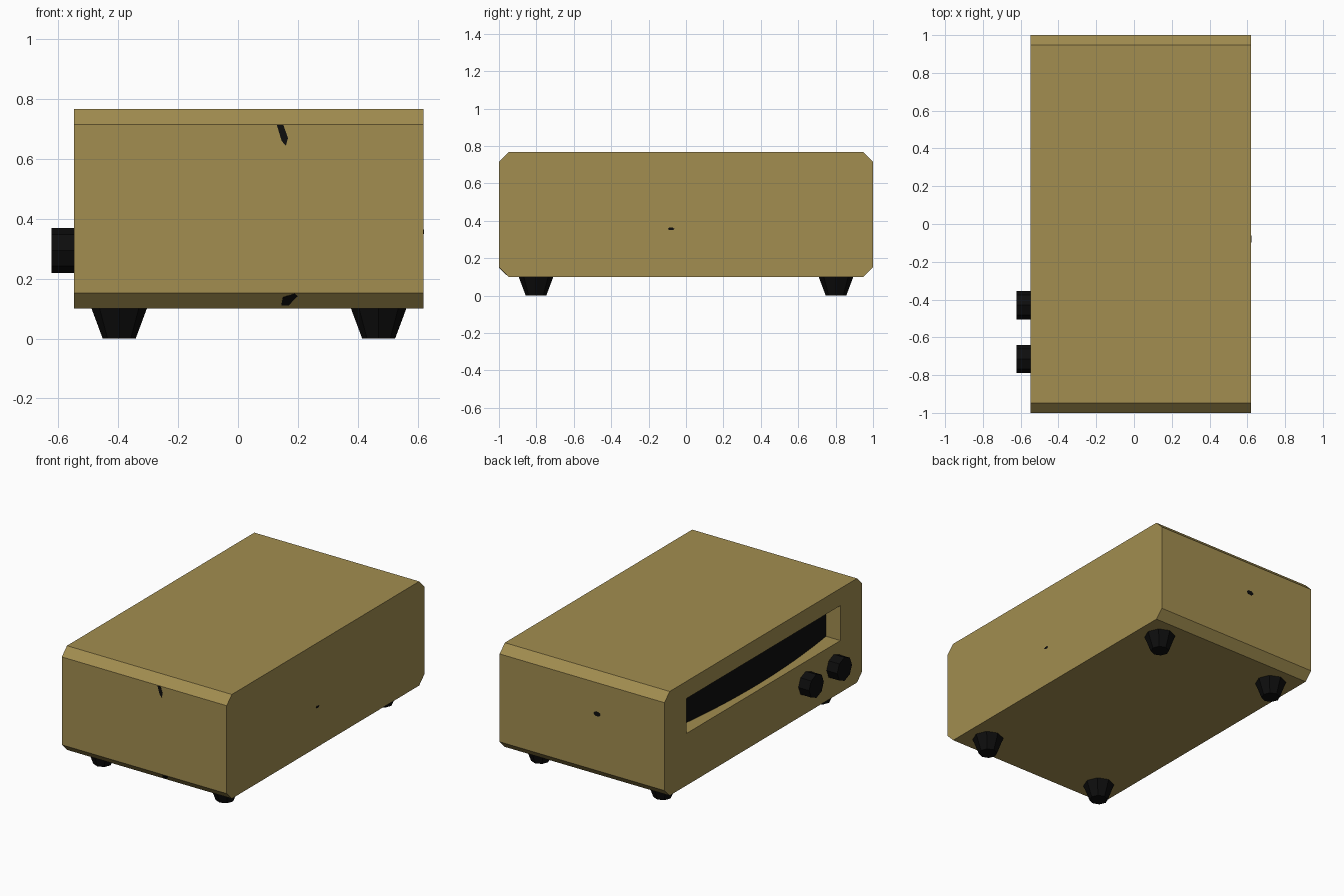
import bpy, bmesh, math
from mathutils import Vector, Matrix

if "Cube" in bpy.data.objects:
    bpy.data.objects.remove(bpy.data.objects["Cube"])


def material(name, rgb):
    m = bpy.data.materials.new(name)
    m.diffuse_color = (*rgb, 1)
    m.use_nodes = True
    m.node_tree.nodes["Principled BSDF"].inputs["Base Color"].default_value = m.diffuse_color
    return m


TAN = material("tan_casing", (0.36, 0.267, 0.08))
BLACK = material("black_plastic", (0.004, 0.004, 0.004))


def finish(bm, name, mat):
    bmesh.ops.recalc_face_normals(bm, faces=bm.faces)
    me = bpy.data.meshes.new(name)
    bm.to_mesh(me)
    bm.free()
    me.materials.append(mat)
    ob = bpy.data.objects.new(name, me)
    bpy.context.collection.objects.link(ob)
    return ob


def prism(name, outline, offset, mat):
    """Extrude a closed outline of 3D points along an offset."""
    bm = bmesh.new()
    face = bm.faces.new([bm.verts.new(p) for p in outline])
    ext = bmesh.ops.extrude_face_region(bm, geom=[face])
    verts = [v for v in ext["geom"] if isinstance(v, bmesh.types.BMVert)]
    bmesh.ops.translate(bm, verts=verts, vec=offset)
    return finish(bm, name, mat)


def cone(name, loc, r_bottom, r_top, depth, axis, mat, sides=8):
    bm = bmesh.new()
    rot = Vector((0, 0, 1)).rotation_difference(Vector(axis)).to_matrix().to_4x4()
    bmesh.ops.create_cone(bm, cap_ends=True, segments=sides, radius1=r_bottom,
                          radius2=r_top, depth=depth,
                          matrix=Matrix.Translation(loc) @ rot)
    return finish(bm, name, mat)


# Casing: chamfered profile swept across x
X0, X1, Z0, Z1, C = -0.548, 0.62, 0.10, 0.767, 0.052
side = [(1 - C, Z0), (1, Z0 + C), (1, Z1 - C), (1 - C, Z1)]
side += [(-y, z) for y, z in reversed(side)]
casing = prism("casing", [(X0, y, z) for y, z in side], (X1 - X0, 0, 0), TAN)

# Long display recess cut into the left face
YR, ZB, ZT, XB = 0.78, 0.433, 0.657, -0.442
cutter = prism("recess_cutter",
               [(X0 - 0.1, -YR, ZB), (X0 - 0.1, YR, ZB), (X0 - 0.1, YR, ZT), (X0 - 0.1, -YR, ZT)],
               (XB - X0 + 0.1, 0, 0), TAN)
cutter.hide_render = True
mod = casing.modifiers.new("recess", 'BOOLEAN')
mod.operation = 'DIFFERENCE'
mod.solver = 'EXACT'
mod.object = cutter
bpy.context.view_layer.objects.active = casing
bpy.ops.object.modifier_apply(modifier=mod.name)
bpy.data.objects.remove(cutter)

# Bulged black panel at the back of the recess
N = 20
arc = []
for i in range(N + 1):
    t = -1 + 2 * i / N
    arc.append((XB - 0.004 - 0.055 * (1 - t * t), YR * t, ZB))
prism("display_panel", [(XB, -YR, ZB)] + arc + [(XB, YR, ZB)], (0, 0, ZT - ZB), BLACK)

# Two control knobs
for i, y in enumerate((-0.43, -0.715)):
    cone(f"knob_{i + 1}", (X0 - 0.037, y, 0.295), 0.075, 0.075, 0.076, (-1, 0, 0), BLACK)

# Four tapered feet
for x in (-0.397, 0.47):
    for y in (-0.802, 0.802):
        cone(f"foot_{'left' if x < 0 else 'right'}_{'front' if y < 0 else 'back'}",
             (x, y, 0.051), 0.055, 0.093, 0.102, (0, 0, 1), BLACK)


# Small dark marks on the casing surface
def mark(name, points):
    outline = [Vector(p) for p in points]
    n = (outline[1] - outline[0]).cross(outline[2] - outline[0]).normalized()
    prism(name, [p - n * 0.001 for p in outline], n * 0.002, BLACK)


mark("front_upper_mark", [(x, -1, z) for x, z in
     ((0.13, 0.713), (0.152, 0.713), (0.167, 0.67), (0.16, 0.645), (0.146, 0.66))])
mark("front_lower_mark", [(x, -1 + (Z0 + C - z), z) for x, z in
     ((0.145, 0.112), (0.17, 0.112), (0.198, 0.142), (0.19, 0.151), (0.15, 0.138))])
mark("right_mark", [(X1, -0.08 + 0.018 * math.cos(a), 0.357 + 0.008 * math.sin(a))
     for a in (i * math.pi / 3 for i in range(6))])
mark("back_mark", [(-0.07 + 0.026 * math.cos(a), 1, 0.515 + 0.016 * math.sin(a))
     for a in (i * math.pi / 3 for i in range(6))])
